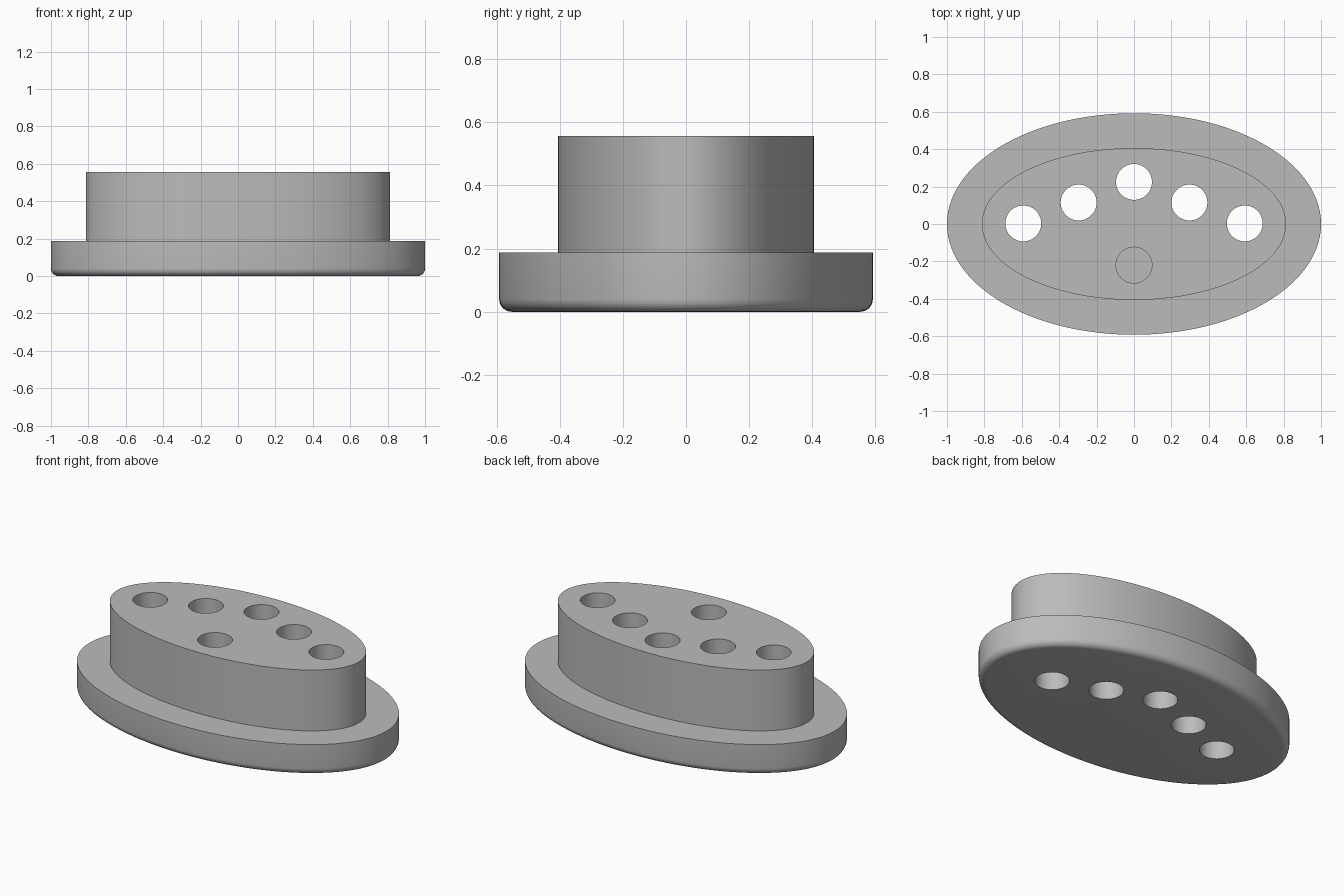
import bpy, bmesh, math
from mathutils import Matrix

if "Cube" in bpy.data.objects:
    bpy.data.objects.remove(bpy.data.objects["Cube"], do_unlink=True)

grey = bpy.data.materials.new("plain grey")
grey.use_nodes = True
colour = (0.5, 0.5, 0.5, 1)
grey.diffuse_color = colour
grey.node_tree.nodes["Principled BSDF"].inputs["Base Color"].default_value = colour

BASE_TOP, BOSS_TOP, HOLE_R = 0.187, 0.557, 0.096


def elliptic_prism(name, rx, ry, z0, z1, x=0, y=0, segments=160, fillet=0):
    """Upright elliptic cylinder, optionally rounded along its lower rim."""
    bm = bmesh.new()
    bmesh.ops.create_cone(bm, cap_ends=True, segments=segments, radius1=1, radius2=1, depth=1)
    bmesh.ops.transform(bm, verts=bm.verts, matrix=Matrix.Translation((x, y, (z0 + z1) / 2))
                        @ Matrix.Diagonal((rx, ry, z1 - z0, 1)))
    if fillet:
        rim = [e for e in bm.edges if all(v.co.z < z0 + fillet / 2 for v in e.verts)]
        bmesh.ops.bevel(bm, geom=rim, offset=fillet, segments=6, profile=0.5, affect='EDGES')
    mesh = bpy.data.meshes.new(name)
    bm.to_mesh(mesh)
    bm.free()
    mesh.materials.append(grey)
    obj = bpy.data.objects.new(name, mesh)
    bpy.context.collection.objects.link(obj)
    return obj


def combine(target, tool, operation):
    """Apply a boolean and discard the tool object."""
    mod = target.modifiers.new(operation.lower(), 'BOOLEAN')
    mod.operation, mod.solver, mod.object = operation, 'EXACT', tool
    bpy.context.view_layer.objects.active = target
    bpy.ops.object.modifier_apply(modifier=mod.name)
    bpy.data.objects.remove(tool, do_unlink=True)


# Oval flange with a rounded lower rim, and the raised oval boss
body = elliptic_prism("oval_flanged_plug", 1, 0.592, 0, BASE_TOP, fillet=0.04)
boss = elliptic_prism("boss", 0.813, 0.406, BASE_TOP / 2, BOSS_TOP)
combine(body, boss, 'UNION')

# Arc of five through holes
arc = [(0, 0.225)] + [(s * x, y) for x, y in ((0.296, 0.115), (0.592, 0.003)) for s in (-1, 1)]
for x, y in arc:
    combine(body, elliptic_prism("through_hole", HOLE_R, HOLE_R, -0.2, 1, x, y, 64), 'DIFFERENCE')

# Single blind hole that stops at the flange
combine(body, elliptic_prism("blind_hole", HOLE_R, HOLE_R, BASE_TOP, 1, 0, -0.22, 64), 'DIFFERENCE')

bpy.ops.object.select_all(action='DESELECT')
body.select_set(True)
bpy.context.view_layer.objects.active = body
bpy.ops.object.shade_smooth_by_angle(angle=math.radians(35))
